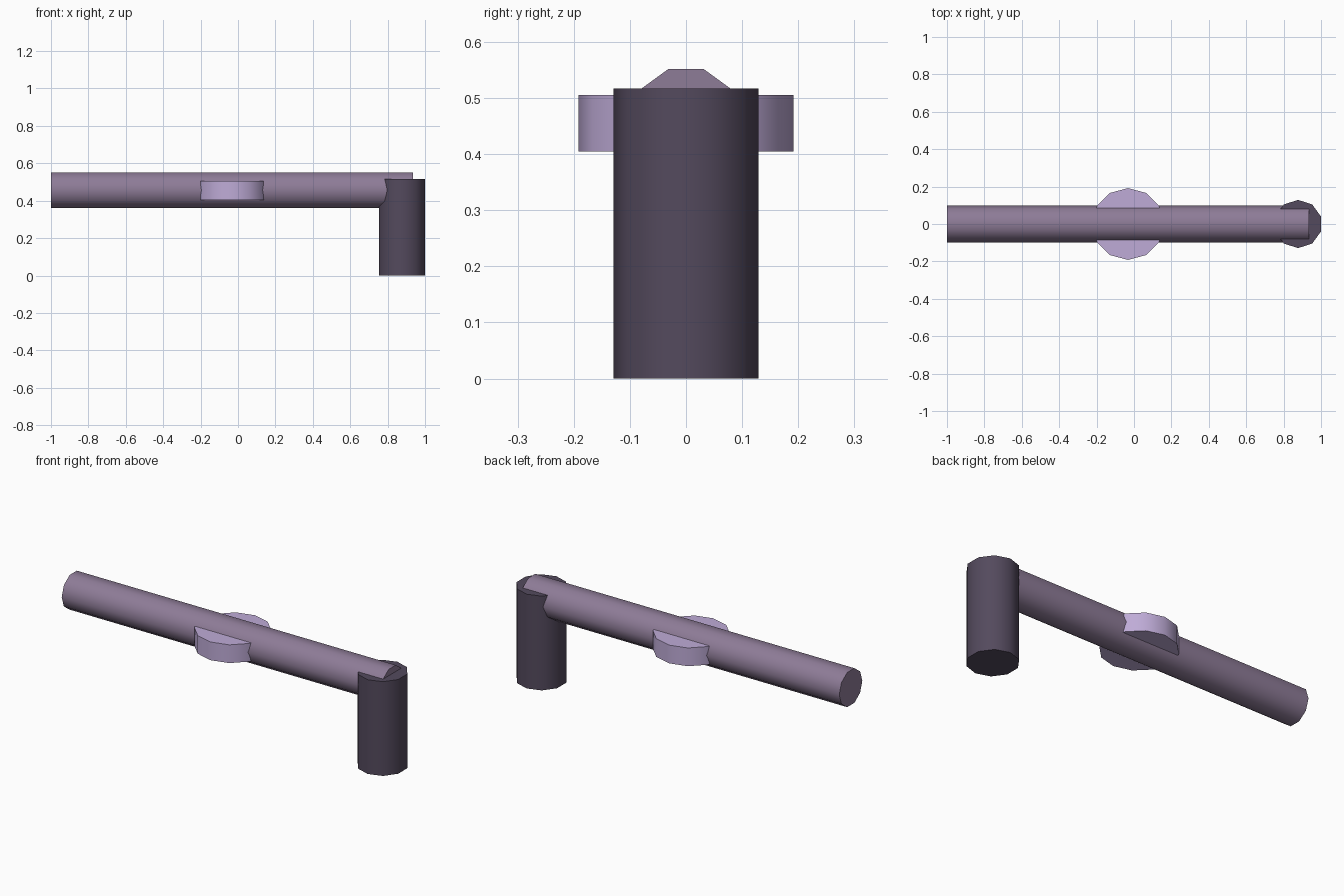
import bpy
from math import radians, pi

cube = bpy.data.objects.get("Cube")
if cube:
    bpy.data.objects.remove(cube, do_unlink=True)


def material(name, color):
    mat = bpy.data.materials.new(name)
    mat.use_nodes = True
    rgba = (*color, 1.0)
    mat.diffuse_color = rgba
    mat.node_tree.nodes["Principled BSDF"].inputs["Base Color"].default_value = rgba
    return mat


def cylinder(name, sides, radius, depth, location, mat, rotation=(0, 0, 0)):
    bpy.ops.mesh.primitive_cylinder_add(
        vertices=sides, radius=radius, depth=depth, location=location, rotation=rotation)
    obj = bpy.context.object
    obj.name = name
    obj.data.materials.append(mat)
    bpy.ops.object.shade_smooth_by_angle(angle=radians(45))
    return obj


mauve = material("dusty mauve", (0.27, 0.20, 0.31))
lilac = material("pale lilac", (0.52, 0.41, 0.68))
plum = material("dark plum", (0.088, 0.068, 0.110))

# Long horizontal rod, flat side up
cylinder("rod", 10, 0.1, 1.936, (-0.032, 0, 0.457), mauve, (0, pi / 2, 0))

# Flat collar through the middle of the rod
cylinder("collar", 12, 0.192, 0.1, (-0.032, 0, 0.455), lilac)

# Upright post at the left end
cylinder("post", 10, 0.129, 0.517, (0.877, 0, 0.2585), plum)
